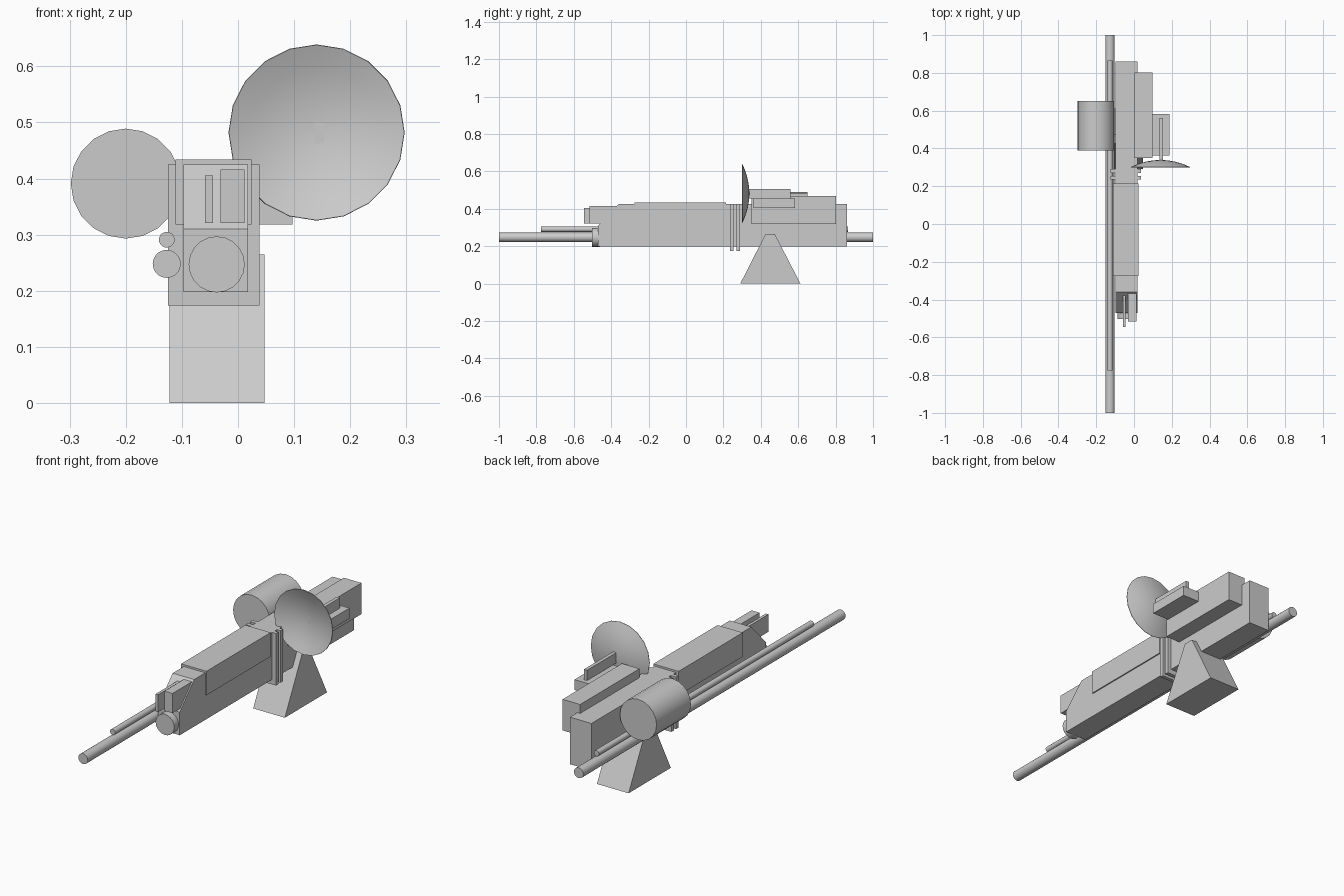
import bpy, bmesh, math

if "Cube" in bpy.data.objects:
    bpy.data.objects.remove(bpy.data.objects["Cube"])


def make(name, verts, faces, smooth=False):
    mesh = bpy.data.meshes.new(name)
    mesh.from_pydata(verts, [], faces)
    bm = bmesh.new()
    bm.from_mesh(mesh)
    bmesh.ops.recalc_face_normals(bm, faces=bm.faces)
    bm.to_mesh(mesh)
    bm.free()
    obj = bpy.data.objects.new(name, mesh)
    bpy.context.collection.objects.link(obj)
    if smooth:
        bpy.ops.object.select_all(action='DESELECT')
        obj.select_set(True)
        bpy.context.view_layer.objects.active = obj
        bpy.ops.object.shade_smooth_by_angle(angle=math.radians(35))
    return obj


def prism(name, x0, x1, profile):
    """Extrude a (y, z) side profile from x0 to x1."""
    n = len(profile)
    verts = [(x, y, z) for x in (x0, x1) for y, z in profile]
    faces = [tuple(range(n)), tuple(range(n, 2 * n))]
    faces += [(i, (i + 1) % n, n + (i + 1) % n, n + i) for i in range(n)]
    return make(name, verts, faces)


def box(name, x0, x1, y0, y1, z0, z1):
    return prism(name, x0, x1, [(y0, z0), (y1, z0), (y1, z1), (y0, z1)])


def lathe(name, cx, cz, rings, sides=20):
    """Revolve (radius, y) rings about a front-to-back axis and cap both ends."""
    verts, faces = [], []
    for r, y in rings:
        for i in range(sides):
            a = 2 * math.pi * i / sides
            verts.append((cx + r * math.cos(a), y, cz + r * math.sin(a)))
    for k in range(len(rings) - 1):
        for i in range(sides):
            j = (i + 1) % sides
            faces.append((k * sides + i, k * sides + j,
                          (k + 1) * sides + j, (k + 1) * sides + i))
    faces.append(tuple(range(sides)))
    faces.append(tuple(range(len(verts) - sides, len(verts))))
    return make(name, verts, faces, smooth=True)


def tube(name, cx, cz, r, y0, y1):
    return lathe(name, cx, cz, [(r, y0), (r, y1)])


# Main hull with a sloped nose, and the wider upper shroud
prism("main_hull", -0.097, 0.018,
      [(-0.47, 0.198), (0.86, 0.198), (0.86, 0.425), (-0.36, 0.425), (-0.47, 0.31)])
box("upper_shroud", -0.111, 0.024, -0.275, 0.215, 0.318, 0.434)

# Pair of collar plates around the hull
for i, y in enumerate((0.235, 0.271)):
    box(f"collar_plate_{i + 1}", -0.125, 0.038, y, y + 0.019, 0.174, 0.425)

# Nose details
tube("nose_disc", -0.038, 0.247, 0.05, -0.503, -0.46)
box("nose_fin", -0.059, -0.045, -0.545, -0.37, 0.321, 0.405)
box("nose_block", -0.031, 0.012, -0.517, -0.36, 0.321, 0.416)

# Long rods along the left side and the drum above them
tube("long_rod", -0.127, 0.248, 0.025, -1.0, 1.0)
tube("thin_rod", -0.127, 0.291, 0.014, -0.775, 0.865)
tube("side_drum", -0.2, 0.391, 0.098, 0.388, 0.65)

# Right-hand equipment boxes
box("side_box", 0.003, 0.097, 0.35, 0.803, 0.318, 0.468)
box("outer_box", 0.097, 0.187, 0.362, 0.583, 0.405, 0.455)
box("dish_arm", 0.136, 0.153, 0.335, 0.56, 0.455, 0.505)

# Shallow dish, hollow towards the front
R, Y_RIM, DEPTH = 0.157, 0.302, 0.037
steps = [0.04, 0.25, 0.5, 0.75, 1.0]
back = [(R * t, Y_RIM + DEPTH * (1 - t * t)) for t in steps]
front = [(r * 0.995, y - 0.003) for r, y in reversed(back)]
lathe("dish", 0.14, 0.482, back + front)

# Tapered stand
prism("stand", -0.122, 0.047, [(0.29, 0), (0.612, 0), (0.475, 0.265), (0.425, 0.265)])
